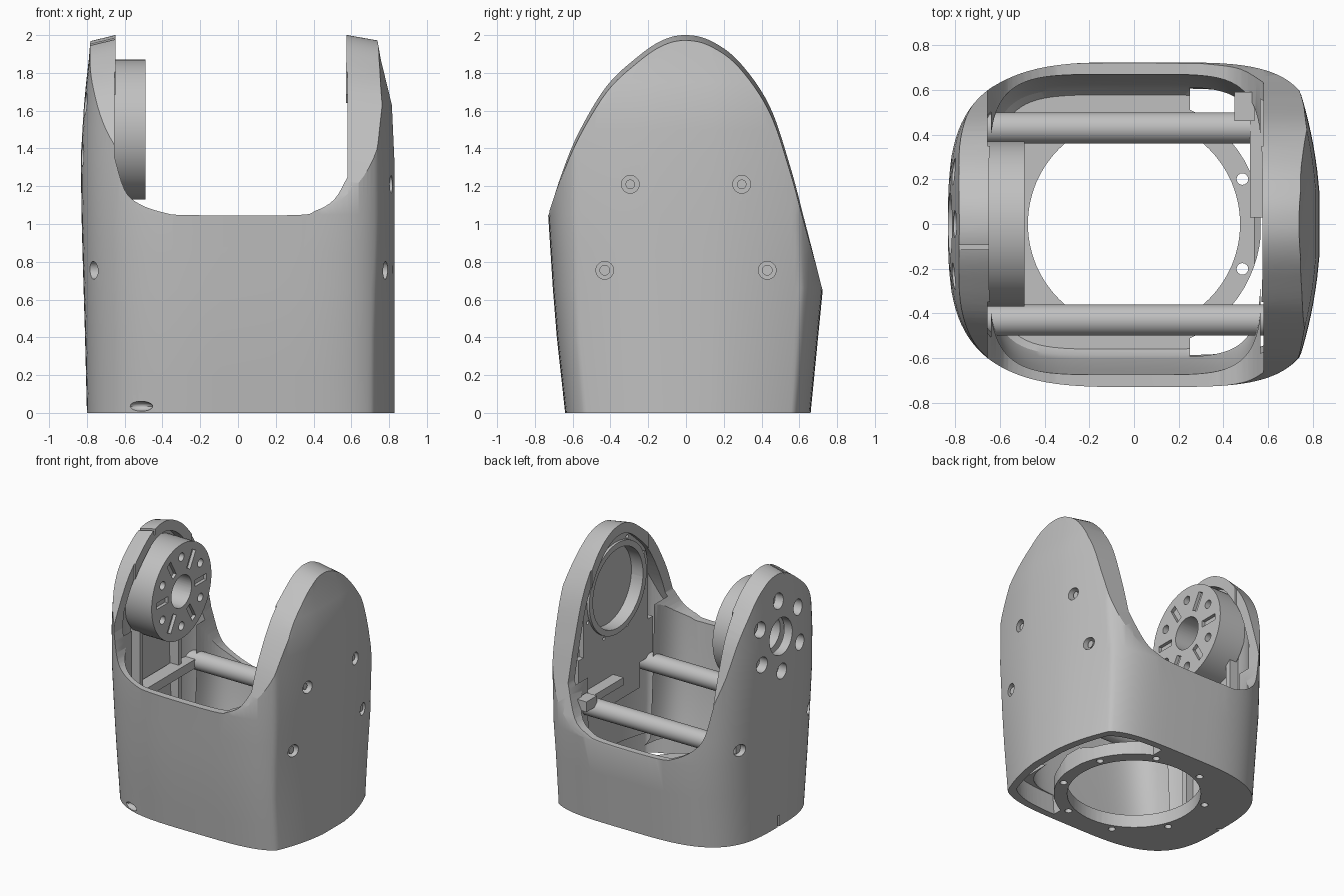
import bpy, bmesh, math
from math import sin, cos, pi, radians
from mathutils import Matrix, Vector

if "Cube" in bpy.data.objects:
    bpy.data.objects.remove(bpy.data.objects["Cube"])

grey = bpy.data.materials.new("satin grey")
grey.use_nodes = True
grey.diffuse_color = (0.53, 0.53, 0.53, 1)
grey.node_tree.nodes["Principled BSDF"].inputs["Base Color"].default_value = (0.53, 0.53, 0.53, 1)


# ---------- helpers ----------
def finish(bm, name):
    bmesh.ops.recalc_face_normals(bm, faces=bm.faces)
    me = bpy.data.meshes.new(name)
    bm.to_mesh(me)
    bm.free()
    me.materials.append(grey)
    ob = bpy.data.objects.new(name, me)
    bpy.context.collection.objects.link(ob)
    return ob


def loft(name, rings):
    bm = bmesh.new()
    loops = [[bm.verts.new(p) for p in ring] for ring in rings]
    n = len(loops[0])
    for a, b in zip(loops, loops[1:]):
        for i in range(n):
            bm.faces.new((a[i], a[(i + 1) % n], b[(i + 1) % n], b[i]))
    bm.faces.new(loops[0])
    bm.faces.new(loops[-1])
    return finish(bm, name)


def prism(name, pts, x0, x1):
    """Side profile of (y, z) points pushed along x."""
    return loft(name, [[(x, y, z) for y, z in pts] for x in (x0, x1)])


def box(name, x, y, z):
    return prism(name, [(y[0], z[0]), (y[1], z[0]), (y[1], z[1]), (y[0], z[1])], *x)


def cylinders(name, specs, axis="X", seg=40):
    """Each spec is (u, v, radius, start, end) across and along the axis."""
    bm = bmesh.new()
    for u, v, r, a, b in specs:
        mid, length = (a + b) / 2, abs(b - a)
        if axis == "X":
            m = Matrix.Translation((mid, u, v)) @ Matrix.Rotation(pi / 2, 4, "Y")
        else:
            m = Matrix.Translation((u, v, mid))
        bmesh.ops.create_cone(bm, cap_ends=True, segments=seg, radius1=r, radius2=r,
                              depth=length, matrix=m)
    return finish(bm, name)


def prepared_volume(ob):
    """Triangulate the mesh so warped faces cut cleanly, and measure it."""
    bm = bmesh.new()
    bm.from_mesh(ob.data)
    bmesh.ops.triangulate(bm, faces=bm.faces)
    volume = abs(bm.calc_volume())
    bm.to_mesh(ob.data)
    bm.free()
    return volume


def boolean(ob, cutter, op="DIFFERENCE"):
    """Cut with the first solver that gives a believable volume."""
    before = prepared_volume(ob)
    prepared_volume(cutter)
    backup = ob.data.copy()
    bpy.context.view_layer.objects.active = ob
    for solver in ("MANIFOLD", "EXACT", "FLOAT"):
        mod = ob.modifiers.new("cut", "BOOLEAN")
        mod.operation, mod.solver, mod.object = op, solver, cutter
        try:
            bpy.ops.object.modifier_apply(modifier=mod.name)
        except RuntimeError:
            ob.modifiers.clear()
            continue
        after = prepared_volume(ob)
        if (0.1 if op == "DIFFERENCE" else 0.002) * before < after < before * 1.001:
            break
        ob.data = backup.copy()
    bpy.data.objects.remove(cutter)
    return ob


def lerp(table, z):
    for (z0, a), (z1, b) in zip(table, table[1:]):
        if z <= z1:
            return a + (b - a) * max(0, (z - z0) / (z1 - z0))
    return table[-1][1]


def smooth_path(pts, steps=6):
    out = []
    for i in range(len(pts) - 1):
        p = [Vector(pts[min(max(j, 0), len(pts) - 1)]) for j in range(i - 1, i + 3)]
        for k in range(steps):
            t = k / steps
            q = 0.5 * (2 * p[1] + (p[2] - p[0]) * t + (2 * p[0] - 5 * p[1] + 4 * p[2] - p[3]) * t * t
                       + (3 * p[1] - p[0] - 3 * p[2] + p[3]) * t ** 3)
            out.append((q.x, q.y))
    return out + [pts[-1]]


# ---------- body outline ----------
NEG_X = [(0, .80), (.4, .81), (1, .828), (1.4, .833), (1.7, .81), (2, .775)]
POS_X = [(0, .835), (1.3, .835), (1.63, .82), (2, .73)]
FRONT = [(0, .64), (.5, .695), (1.05, .73)]
BACK = [(0, .66), (.66, .725), (1, .73)]
BULGE = [(0, .40), (1, .26)]
LEVELS = [0, .2, .4, .66, .85, 1.05, 1.35, 1.5, 1.63, 1.75, 1.87, 2.05]


def power(c, e):
    return math.copysign(abs(c) ** e, c)


def outer_ring(z, inset=0, n=112):
    ring = []
    for i in range(n):
        a = 2 * pi * (i + .5) / n
        c, s = cos(a), sin(a)
        e = 2 / (4.4 if c > 0 else 3.2)
        x = power(c, e) * (lerp(POS_X if c > 0 else NEG_X, z) - inset)
        y = power(s, e) * (lerp(BACK if s > 0 else FRONT, z) - inset)
        x = min(x, lerp(POS_X, z) - inset - lerp(BULGE, z) * y * y)
        ring.append((x, y, z))
    return ring


def inner_ring(z, scale=1, n=80):
    ring = []
    for i in range(n):
        a = 2 * pi * (i + .5) / n
        c, s = cos(a), sin(a)
        x = power(c, .4) * (.575 if c > 0 else .65)
        y = power(s, .4) * (lerp(BACK if s > 0 else FRONT, z) - .055)
        ring.append((x * scale, y * scale, z))
    return ring


def inset_body(name, inset):
    rings = [outer_ring(z, inset) for z in LEVELS]
    rings[0] = [(x, y, -.1) for x, y, z in rings[0]]
    return loft(name, rings)


arch = smooth_path([(-.85, .75), (-.73, 1.05), (-.66, 1.26), (-.57, 1.48), (-.42, 1.73),
                    (-.25, 1.89), (-.12, 1.975), (0, 2), (.13, 1.97), (.28, 1.86), (.44, 1.63),
                    (.55, 1.31), (.63, 1.01), (.72, .66), (.81, .3)])
inset_arch = [(y * .9, z - .08) for y, z in arch]

# ---------- hollow body with two upright arms ----------
body = loft("body_shell", [outer_ring(z) for z in LEVELS])
arch_rings = [[(x, y, z - drop) for y, z in [(-.85, -.1)] + arch + [(.81, -.1)]]
              for x, drop in ((-1, .085), (-.65, 0), (.58, 0), (1, .075))]
boolean(body, loft("arch_cutter", arch_rings), "INTERSECT")
cavity = [inner_ring(.1, .94), inner_ring(.13, .98), inner_ring(.2)]
boolean(body, loft("cavity_cutter", cavity + [inner_ring(z) for z in (.66, 1.05, 2.2)]))

# level sills with rounded corners between the arms, front and back
front_u = [(-.655, 1.36), (-.6, 1.18), (-.52, 1.105), (-.39, 1.06), (-.26, 1.047),
           (.3, 1.047), (.41, 1.07), (.51, 1.13), (.58, 1.25)]
back_u = [(-.655, 1.12), (-.6, .88), (-.52, .77), (-.39, .69), (-.26, .663),
          (.22, .663), (.36, .69), (.48, .77), (.58, 1)]
for u, y0, y1 in ((front_u, -.95, -.35), (back_u, .35, .95)):
    outline = [(u[0][0], 2.2)] + smooth_path(u, 4) + [(u[-1][0], 2.2)]
    boolean(body, loft("sill_cutter", [[(x, y, z) for x, z in outline] for y in (y0, y1)]))

# recesses inside both arms
for x0, x1, low in ((.565, 1, -.2), (-1, -.64, .15)):
    pocket = inset_body("pocket_cutter", .07)
    side = prism("pocket_profile", [(-.765, low)] + inset_arch + [(.73, low)], x0, x1)
    boolean(body, boolean(pocket, side, "INTERSECT"))

# crescent gap between floor ring and wall
gap = inset_body("gap_cutter", .06)
boolean(gap, box("gap_box", (.25, .8), (-.9, .9), (-.05, .16)), "INTERSECT")
boolean(gap, cylinders("gap_ring", [(0, 0, .57, -.3, .3)], "Z", 72))
boolean(body, gap)

# floor opening and bolt circle
bolt_ring = [pi / 8 + k * pi / 4 for k in range(8)]
boolean(body, cylinders("floor_cutter", [(0, 0, .475, -.12, .3)], "Z", 64))
boolean(body, cylinders("bolt_cutter", [(.525 * cos(a), .525 * sin(a), .026, -.12,
                                         .3 if cos(a) > .8 else .05) for a in bolt_ring], "Z", 16))

# holes through the arm walls
hub_ring = [radians(30 + 60 * k) for k in range(6)]
holes = [(0, 1.5, .14, -1, -.62)]
holes += [(.27 * cos(a), 1.5 + .27 * sin(a), .06, -1, -.62) for a in hub_ring]
for s in (-1, 1):
    holes += [(s * .43, .755, .047, .5, 1), (s * .295, 1.21, .047, .6, 1),
              (s * .43, .755, .047, -1, -.62)]
boolean(body, cylinders("hole_cutter", holes))

# small notches and drain slot
boolean(body, box("top_notch", (-.9, -.6), (-.115, -.095), (1.94, 2.1)))
boolean(body, box("low_notch", (-.9, -.77), (-.01, .01), (-.1, .09)))
bm = bmesh.new()
bmesh.ops.create_uvsphere(bm, u_segments=24, v_segments=12, radius=1,
                          matrix=Matrix.Translation((-.52, -.6, .035)) @ Matrix.Diagonal((.07, .05, .027, 1)))
boolean(body, finish(bm, "slot_cutter"))

# ---------- drive hub ----------
hub = cylinders("drive_hub", [(0, 1.5, .37, -.73, -.49)], seg=72)
cuts = [(0, 1.5, .125, -1, -.3)]
cuts += [(.27 * cos(a), 1.5 + .27 * sin(a), .032, -.56, -.3) for a in hub_ring]
boolean(hub, cylinders("hub_hole_cutter", cuts))
for k in range(6):
    slot = box("hub_slot_cutter", (-.515, -.4), (.17, .31), (-.025, .025))
    slot.data.transform(Matrix.Translation((0, 0, 1.5)) @ Matrix.Rotation(k * pi / 3, 4, "X"))
    boolean(hub, slot)

# ---------- inner bearing plate and ring ----------
half = [(.4 * cos(pi * k / 32), 1.5 + .4 * sin(pi * k / 32)) for k in range(33)]
plate = prism("bearing_plate", half + [(-.4, 1.1), (-.46, 1.1), (-.46, .8), (-.3, .8), (-.3, .6),
                                       (.3, .6), (.3, .8), (.46, .8), (.46, 1.1), (.4, 1.1)], .61, .65)
boolean(plate, cylinders("plate_cutter", [(0, 1.5, .34, 0, 1)], seg=64))
boolean(plate, cylinders("plate_hole_cutter", [(.375 * cos(a), 1.5 + .375 * sin(a), .014, 0, 1)
                                               for a in bolt_ring], seg=12))
ring = cylinders("bearing_ring", [(0, 1.5, .355, .59, .71)], seg=64)
boolean(ring, cylinders("ring_cutter", [(0, 1.5, .31, .5, .69)], seg=64))

# ---------- tie rods, bolts, ribs and bracket ----------
for s, side in ((-1, "front"), (1, "back")):
    cylinders(side + "_tie_rod", [(s * .43, .755, .07, -.72, .72), (s * .43, .755, .028, .7, .765)])
    cylinders(side + "_arm_bolt", [(s * .295, 1.21, .07, .64, .755), (s * .295, 1.21, .025, .7, .79)])
    box(side + "_arm_rib", (-.76, -.67), (s * .24 - .02, s * .24 + .02), (.1, 1.35))
box("arm_cross_rib", (-.74, -.63), (-.44, .44), (.72, .79))
box("sensor_rail", (.52, .62), (.03, .6), (.77, .83))
box("sensor_block", (.45, .54), (.46, .59), (.79, .87))

# ---------- shading ----------
for ob in bpy.context.view_layer.objects:
    ob.select_set(ob.type == "MESH")
bpy.context.view_layer.objects.active = body
bpy.ops.object.shade_smooth_by_angle(angle=radians(28))
